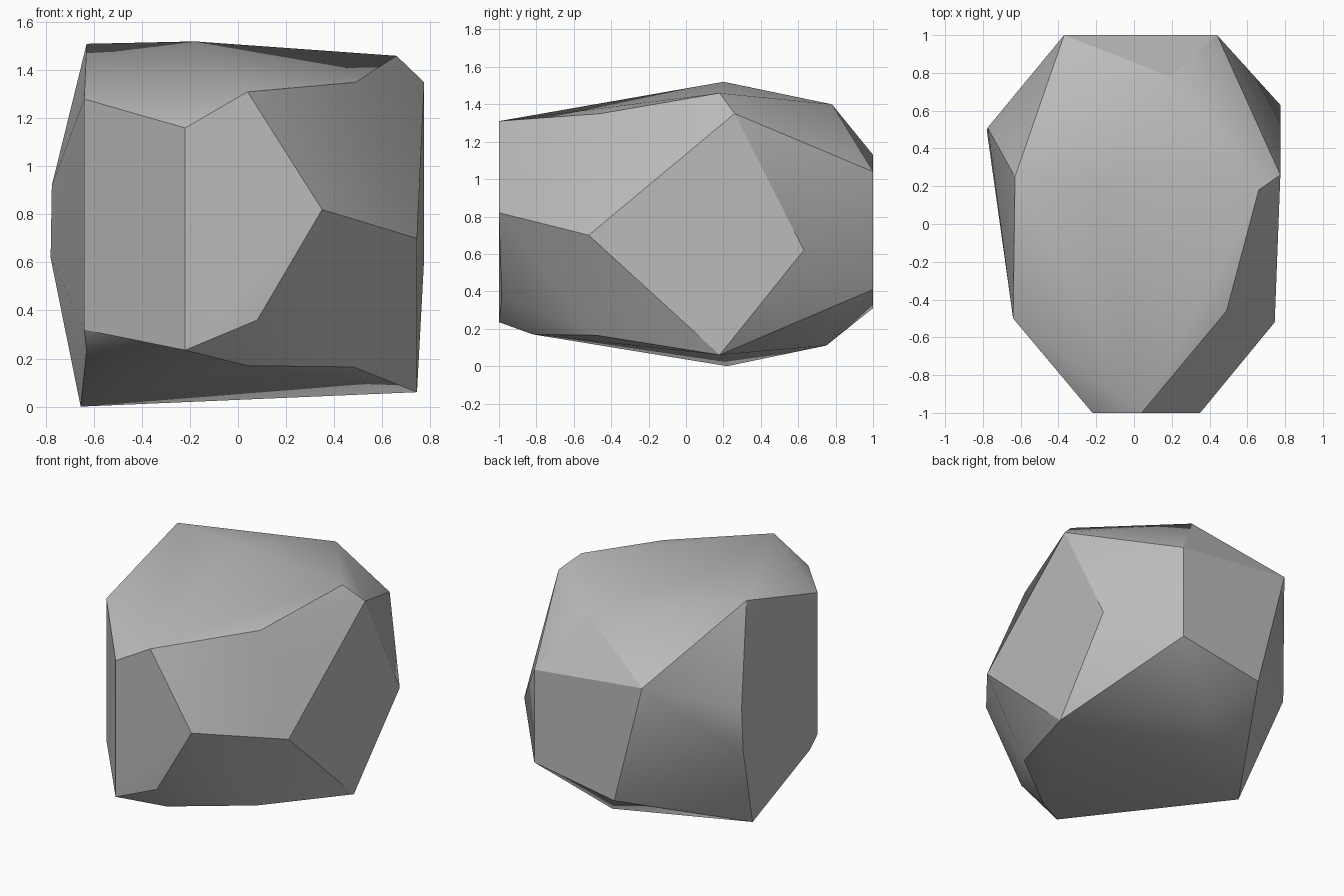
import bpy
import bmesh
import math

cube = bpy.data.objects.get("Cube")
if cube:
    bpy.data.objects.remove(cube, do_unlink=True)

# Stone colour
stone = bpy.data.materials.new("grey stone")
stone.use_nodes = True
colour = (0.5, 0.5, 0.5, 1.0)
stone.diffuse_color = colour
stone.node_tree.nodes["Principled BSDF"].inputs["Base Color"].default_value = colour

# Corners of the boulder, grouped by region
crown = [(-0.63, 0.25, 1.51), (-0.18, 0.20, 1.52), (0.66, 0.18, 1.46),
         (0.775, 0.26, 1.35), (0.49, -0.46, 1.35), (0.19, 0.78, 1.40)]
front = [(-0.64, -0.50, 1.28), (-0.22, -1.0, 1.16), (0.04, -1.0, 1.31),
         (0.35, -1.0, 0.82), (0.08, -0.985, 0.36), (-0.22, -1.0, 0.235),
         (-0.64, -0.50, 0.32)]
sides = [(0.745, -0.52, 0.70), (0.775, 0.63, 0.62),
         (-0.775, 0.51, 0.92), (-0.78, 0.50, 0.62)]
back = [(-0.37, 1.0, 1.13), (0.44, 1.0, 1.04),
        (0.44, 1.0, 0.41), (-0.16, 1.0, 0.31)]
base = [(-0.63, -0.43, 0.235), (-0.655, 0.22, 0.0), (0.745, 0.18, 0.06),
        (0.48, -0.48, 0.165), (0.04, -0.82, 0.17), (0.03, 0.75, 0.11)]

# Wrap the corners in a convex skin
bm = bmesh.new()
for corner in crown + front + sides + back + base:
    bm.verts.new(corner)
bmesh.ops.convex_hull(bm, input=bm.verts[:])
loose = [v for v in bm.verts if not v.link_faces]
bmesh.ops.delete(bm, geom=loose, context='VERTS')
bmesh.ops.dissolve_limit(bm, angle_limit=math.radians(1.5),
                         verts=bm.verts[:], edges=bm.edges[:])
bmesh.ops.recalc_face_normals(bm, faces=bm.faces[:])
mesh = bpy.data.meshes.new("boulder")
bm.to_mesh(mesh)
bm.free()
mesh.materials.append(stone)

boulder = bpy.data.objects.new("boulder", mesh)
bpy.context.collection.objects.link(boulder)

# Soft facets with sharp main ridges
bpy.ops.object.select_all(action='DESELECT')
boulder.select_set(True)
bpy.context.view_layer.objects.active = boulder
bpy.ops.object.shade_smooth_by_angle(angle=math.radians(30))
